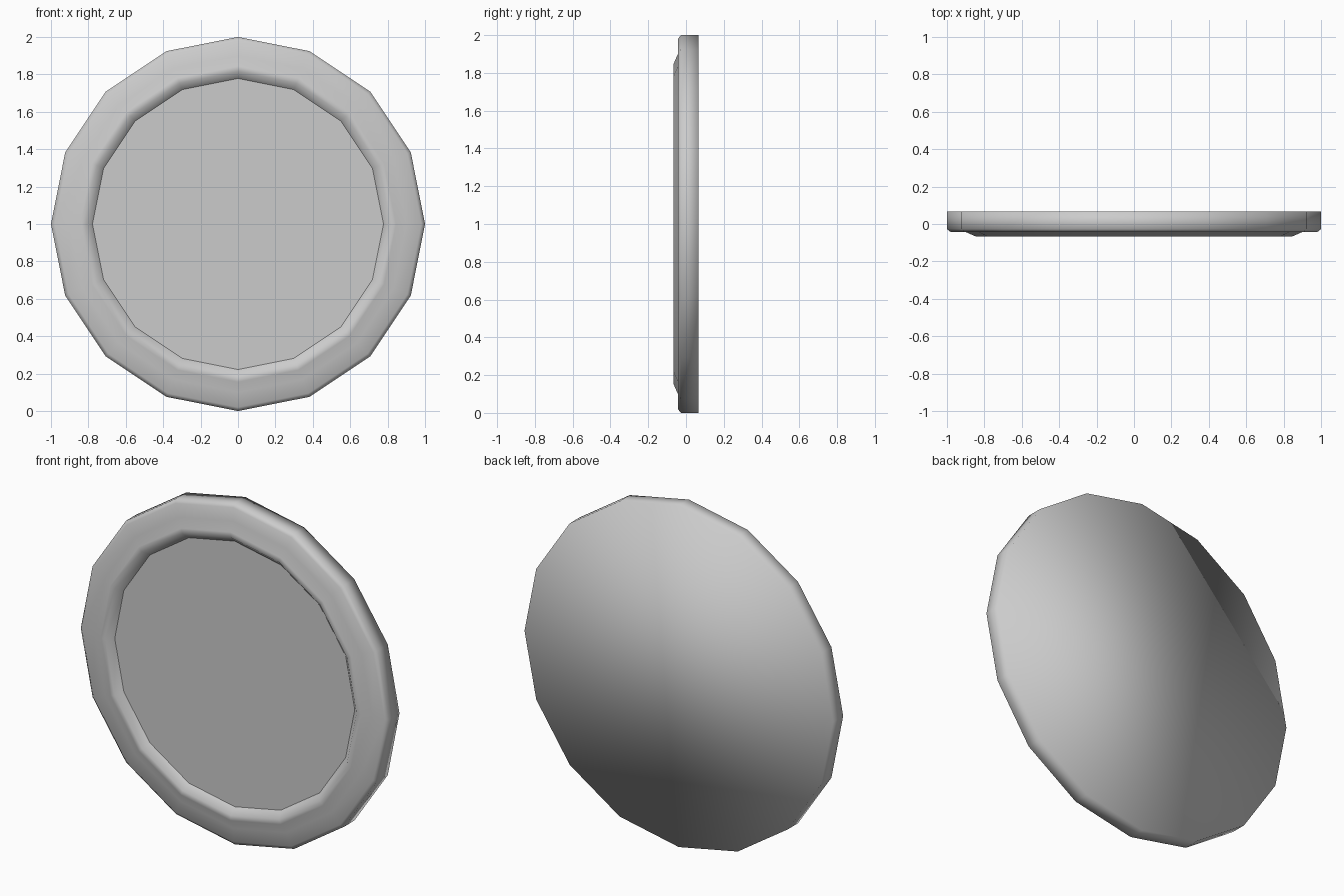
import bpy, bmesh, math

if "Cube" in bpy.data.objects:
    bpy.data.objects.remove(bpy.data.objects["Cube"])

SIDES = 16
CENTRE_Z = 1.0


def ring(bm, r, y):
    """One 16-sided loop facing the front, around the centre axis."""
    return [bm.verts.new((r * math.sin(2 * math.pi * i / SIDES), y,
                          CENTRE_Z + r * math.cos(2 * math.pi * i / SIDES)))
            for i in range(SIDES)]


def finish(name, bm, smooth):
    mesh = bpy.data.meshes.new(name)
    for f in bm.faces:
        f.smooth = smooth
    bm.to_mesh(mesh)
    bm.free()
    obj = bpy.data.objects.new(name, mesh)
    bpy.context.collection.objects.link(obj)
    return obj


# Round frame: profile (radius, y) from the back edge to the inner lip
profile = [(1.0, 0.067), (1.0, -0.027), (0.98, -0.043), (0.90, -0.043),
           (0.845, -0.067), (0.815, -0.067), (0.778, -0.03)]
bm = bmesh.new()
loops = [ring(bm, r, y) for r, y in profile]
for a, b in zip(loops, loops[1:]):
    for i in range(SIDES):
        j = (i + 1) % SIDES
        bm.faces.new((a[i], a[j], b[j], b[i]))
# Back cap shares the rim vertices, so its shading rolls over the edge
back = bm.faces.new(loops[0][::-1])
bmesh.ops.recalc_face_normals(bm, faces=bm.faces[:])
back.normal_update()
if back.normal.y < 0:
    bmesh.ops.reverse_faces(bm, faces=bm.faces[:])
finish("round_frame", bm, True)

# Flat centre panel
bm = bmesh.new()
panel = bm.faces.new(ring(bm, 0.778, -0.03))
panel.normal_update()
if panel.normal.y > 0:
    panel.normal_flip()
finish("centre_panel", bm, False)
